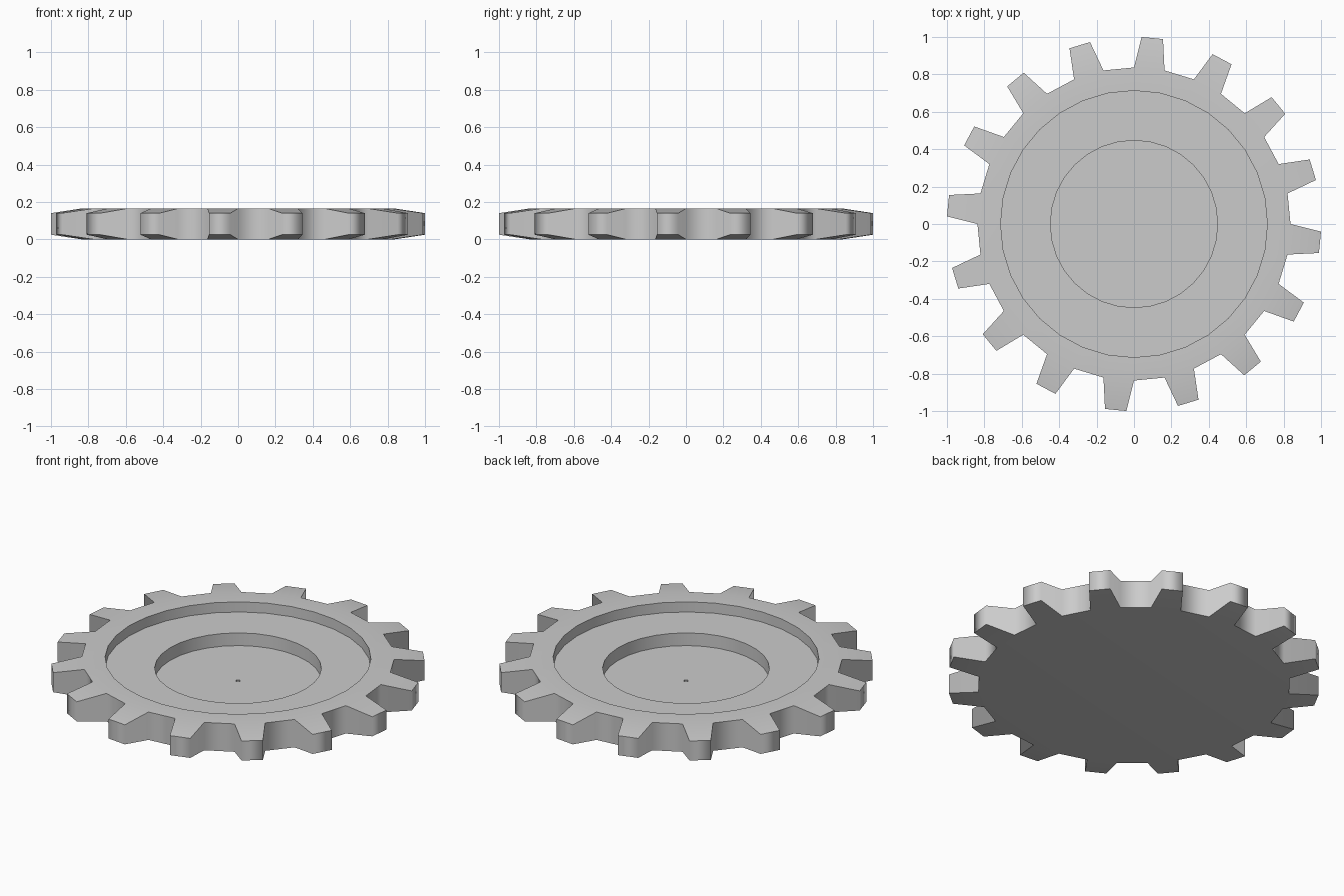
import bpy, bmesh, math
from mathutils import Vector

if "Cube" in bpy.data.objects:
    bpy.data.objects.remove(bpy.data.objects["Cube"])

SIDES, ROOT, TIP, HEIGHT = 32, 0.837, 0.999, 0.165

bm = bmesh.new()


def extrude(face, move=(0, 0, 0), scale=1.0):
    """Extrude one face, then move it and scale it about its own centre."""
    new = bmesh.ops.extrude_discrete_faces(bm, faces=[face])["faces"][0]
    centre = new.calc_center_median()
    for v in new.verts:
        v.co = centre + (v.co - centre) * scale + Vector(move)
    return new


# Disc body: an upright 32-sided prism
ring = [bm.verts.new((ROOT * math.cos(2 * math.pi * i / SIDES),
                      ROOT * math.sin(2 * math.pi * i / SIDES), 0))
        for i in range(SIDES)]
bottom = bm.faces.new(ring)
bm.normal_update()
top = bmesh.ops.extrude_face_region(bm, geom=[bottom], use_keep_orig=True)
top_verts = [g for g in top["geom"] if isinstance(g, bmesh.types.BMVert)]
bmesh.ops.translate(bm, verts=top_verts, vec=(0, 0, HEIGHT))
bmesh.ops.recalc_face_normals(bm, faces=bm.faces[:])
bm.normal_update()

# Tapered teeth on every second side face
for f in [f for f in bm.faces if abs(f.normal.z) < 0.5]:
    c = f.calc_center_median()
    slot = math.floor(math.atan2(c.y, c.x) / (2 * math.pi / SIDES))
    if slot % 2:
        reach = TIP - math.hypot(c.x, c.y)
        extrude(f, f.normal * reach, 0.7)

# Stepped round recesses in the top, ending in a tiny centre dimple
face = next(f for f in bm.faces if f.normal.z > 0.9 and len(f.verts) == SIDES)
radius = ROOT
for r, depth in ((0.713, 0.06), (0.447, 0.075), (0.012, 0.005)):
    face = extrude(face, scale=r / radius)
    face = extrude(face, move=(0, 0, -depth))
    radius = r

# Smooth walls, with crisp edges where they meet the flat faces
bmesh.ops.recalc_face_normals(bm, faces=bm.faces[:])
bm.normal_update()
for f in bm.faces:
    f.smooth = True
for e in bm.edges:
    flats = [abs(f.normal.z) > 0.7 for f in e.link_faces]
    e.smooth = len(set(flats)) == 1

mesh = bpy.data.meshes.new("gear_wheel")
bm.to_mesh(mesh)
bm.free()
bpy.context.collection.objects.link(bpy.data.objects.new("gear_wheel", mesh))
